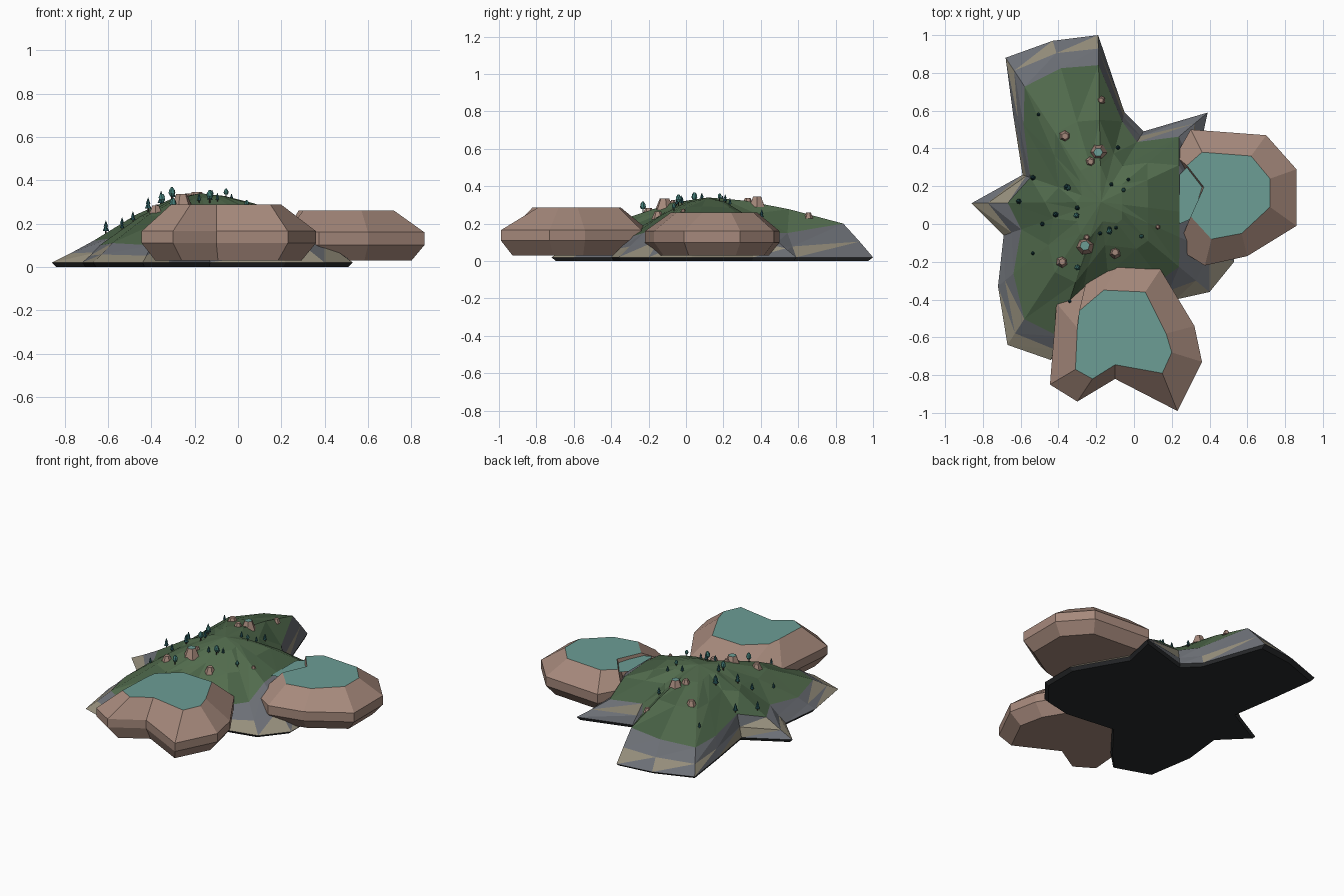
import bpy, bmesh, math, random
from mathutils import Vector
from mathutils.bvhtree import BVHTree

if "Cube" in bpy.data.objects:
    bpy.data.objects.remove(bpy.data.objects["Cube"])

random.seed(4)


def mat(name, r, g, b):
    m = bpy.data.materials.new(name)
    m.diffuse_color = (r, g, b, 1)
    m.use_nodes = True
    m.node_tree.nodes["Principled BSDF"].inputs["Base Color"].default_value = m.diffuse_color
    return m


GRASS = mat("grass", .085, .15, .075)
GRASS2 = mat("grass_dark", .065, .12, .06)
SLATE = mat("slate", .15, .16, .18)
SAND = mat("sand", .30, .27, .20)
BASE = mat("base_dark", .022, .024, .026)
RIM = mat("clay_rock", .38, .25, .20)
WATER = mat("water", .15, .34, .30)
PINE = mat("pine", .02, .09, .10)
LEAF = mat("leaf", .06, .22, .20)
BARK = mat("bark", .05, .035, .03)


def finish(name, bm, mats):
    bmesh.ops.recalc_face_normals(bm, faces=bm.faces[:])
    me = bpy.data.meshes.new(name)
    bm.to_mesh(me)
    ob = bpy.data.objects.new(name, me)
    bpy.context.collection.objects.link(ob)
    for m in mats:
        me.materials.append(m)
    return ob


def bridge(bm, a, b, pick, tri=False):
    n = len(a)
    for i in range(n):
        j = (i + 1) % n
        quads = [(a[i], a[j], b[j], b[i])]
        if tri:
            quads = [(a[i], a[j], b[j]), (a[i], b[j], b[i])]
        for q in quads:
            bm.faces.new(q).material_index = pick()


# Island terrain: spokes (x, y of shore, grass fraction, grass edge height)
PEAK = Vector((-.175, .117, .34))
SPOKES = [(-.68, .88, .80, .13), (-.43, .97, .83, .17), (-.19, 1.0, .82, .20),
          (-.05, .59, .90, .15), (.05, .49, .85, .15), (.39, .59, .73, .13),
          (.34, .36, .80, .22), (.53, .03, .59, .235), (.53, -.20, .59, .22),
          (.40, -.36, .72, .15), (.22, -.40, .80, .13), (-.13, -.36, .80, .17),
          (-.32, -.60, .80, .12), (-.44, -.72, .85, .10), (-.67, -.64, .82, .11),
          (-.72, -.33, .85, .10), (-.69, -.06, .82, .13), (-.86, .11, .72, .12),
          (-.59, .26, .90, .16), (-.64, .58, .88, .13)]


def terrain():
    bm = bmesh.new()

    def ring(f):
        out = []
        for x, y, g, zg in SPOKES:
            t, z = f(g, zg)
            out.append(bm.verts.new((PEAK.x + (x - PEAK.x) * t,
                                     PEAK.y + (y - PEAK.y) * t, z)))
        return out
    top = bm.verts.new(PEAK)
    r1 = ring(lambda g, z: (g * .27, z + (.34 - z) * .88))
    r2 = ring(lambda g, z: (g * .6, z + (.34 - z) * .55))
    r3 = ring(lambda g, z: (g, z))
    r4 = ring(lambda g, z: (g + (1 - g) * .55, z * .52))
    r5 = ring(lambda g, z: (1, .02))
    r6 = ring(lambda g, z: (.97, 0))
    n = len(SPOKES)
    for i in range(n):
        bm.faces.new((top, r1[i], r1[(i + 1) % n]))
    bridge(bm, r1, r2, lambda: random.choice((0, 0, 1)), True)
    bridge(bm, r2, r3, lambda: random.choice((0, 1)), True)
    bridge(bm, r3, r4, lambda: random.choice((2, 2, 2, 3)), True)
    bridge(bm, r4, r5, lambda: random.choice((2, 3, 3)), True)
    bridge(bm, r5, r6, lambda: 4)
    bm.faces.new(r6).material_index = 4
    finish("island", bm, [GRASS, GRASS2, SLATE, SAND, BASE])
    return BVHTree.FromBMesh(bm)


TREE = terrain()


def ground(x, y):
    hit = TREE.ray_cast(Vector((x, y, 2)), Vector((0, 0, -1)))[0]
    return hit.z if hit else .1


# Flat-topped boulders that hold a pool
def pool(name, outer, inner, levels):
    bm = bmesh.new()
    cx = sum(p[0] for p in outer) / len(outer)
    cy = sum(p[1] for p in outer) / len(outer)
    rings = []
    for z, s, pts in zip(levels, (.84, 1, 1, 1), (outer, outer, outer, inner)):
        rings.append([bm.verts.new((cx + (x - cx) * s, cy + (y - cy) * s, z))
                      for x, y in pts])
    for a, b in zip(rings, rings[1:]):
        bridge(bm, a, b, lambda: 0)
    bm.faces.new(rings[0])
    bm.faces.new(rings[-1]).material_index = 1
    finish(name, bm, [RIM, WATER])


pool("front_pool",
     [(-.445, -.85), (-.30, -.94), (-.10, -.82), (.23, -.99), (.36, -.73),
      (.32, -.54), (.14, -.24), (-.07, -.20), (-.25, -.29), (-.41, -.42)],
     [(-.31, -.77), (-.22, -.82), (-.10, -.745), (.15, -.79), (.20, -.68),
      (.17, -.58), (.06, -.36), (-.16, -.35), (-.29, -.46), (-.30, -.55)],
     (.03, .11, .165, .287))
pool("right_pool",
     [(.30, .50), (.70, .47), (.86, .29), (.86, -.01), (.60, -.17),
      (.375, -.22), (.23, -.13), (.33, .195), (.22, .36)],
     [(.36, .38), (.62, .36), (.72, .24), (.72, .09), (.57, -.05),
      (.41, -.08), (.30, .04), (.37, .195), (.28, .31)],
     (.03, .10, .16, .26))

# Sliver of water between the island and the right pool
bm = bmesh.new()
bm.faces.new([bm.verts.new((x, y, .237)) for x, y in
              ((.24, .0), (.31, .03), (.36, .195), (.28, .30), (.24, .26))])
finish("inlet_water", bm, [WATER])


def frustum(bm, x, y, z, r1, r2, h, sides, mi):
    """Closed tapered prism."""
    a0 = random.uniform(0, 6)
    rings = []
    for r, zz in ((r1, z), (r2, z + h)):
        rings.append([bm.verts.new((x + r * math.cos(a0 + i * math.tau / sides),
                                    y + r * math.sin(a0 + i * math.tau / sides), zz))
                      for i in range(sides)])
    bridge(bm, rings[0], rings[1], lambda: mi)
    for r in rings:
        bm.faces.new(r).material_index = mi
    return bm.faces


# Conifers (x, y, height)
bm = bmesh.new()
for x, y, h in [(-.505, .58, .04), (-.085, .405, .05), (-.535, .245, .06), (-.61, .12, .06),
                (-.355, .195, .07), (-.03, .235, .04), (-.12, .21, .045), (-.415, .05, .065),
                (-.485, 0, .05), (-.30, .085, .055), (-.18, -.05, .045), (-.13, -.025, .05),
                (-.535, -.155, .04), (-.34, -.41, .04), (-.095, -.02, .04)]:
    z = ground(x, y) - .005
    r = h * .24
    frustum(bm, x, y, z, r * .25, r * .25, h * .4, 5, 1)
    frustum(bm, x, y, z + h * .3, r, r * .4, h * .35, 6, 0)
    frustum(bm, x, y, z + h * .62, r * .75, .0008, h * .45, 6, 0)
finish("conifers", bm, [PINE, BARK])

# Round-topped trees
bm = bmesh.new()
for x, y, h in [(-.055, .18, .045), (-.305, .045, .065), (.04, -.065, .045),
                (-.30, -.23, .065), (-.13, -.04, .065), (-.35, .19, .06)]:
    z = ground(x, y) - .005
    r = h * .25
    frustum(bm, x, y, z, r * .22, r * .22, h * .5, 5, 1)
    frustum(bm, x, y, z + h * .38, r * .6, r, h * .2, 6, 0)
    frustum(bm, x, y, z + h * .58, r, r * .85, h * .22, 6, 0)
    frustum(bm, x, y, z + h * .8, r * .85, r * .3, h * .2, 6, 0)
finish("round_trees", bm, [LEAF, BARK])

# Flat-topped rocks (x, y, radius, top material)
bm = bmesh.new()
for x, y, r, top in [(-.365, .465, .035, 0), (-.175, .655, .025, 0), (-.19, .38, .048, 1),
                     (-.23, .33, .03, 0), (-.26, -.115, .052, 1), (-.38, -.20, .035, 0),
                     (-.10, -.15, .035, 0), (-.25, -.07, .02, 0), (.125, -.015, .015, 0)]:
    z = ground(x, y) - r * .45
    frustum(bm, x, y, z, r, r * .5, r * 1.2, 6, 0)
    bm.faces.ensure_lookup_table()
    bm.faces[-1].material_index = top
finish("rocks", bm, [RIM, WATER])
